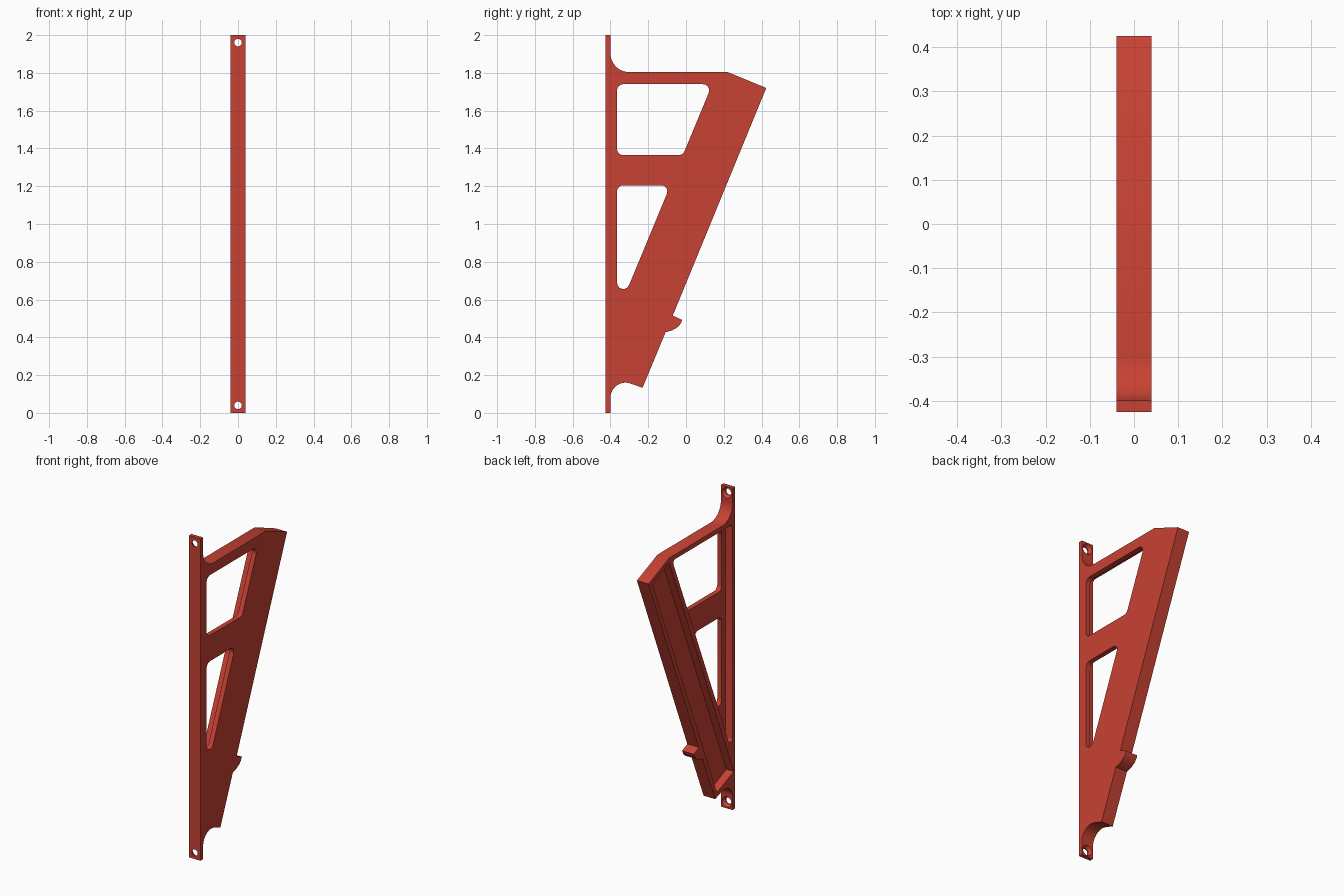
import bpy, bmesh, math
from mathutils import Vector

if "Cube" in bpy.data.objects:
    bpy.data.objects.remove(bpy.data.objects["Cube"])

HALF = 0.04            # half thickness of the bracket
FLOOR = 0.01           # depth reached by the pockets on the left side
SLOPE = math.tan(math.radians(67.5))   # lean of the leg

red = bpy.data.materials.new("brick_red")
red.diffuse_color = (0.58, 0.054, 0.034, 1)
red.use_nodes = True
red.node_tree.nodes["Principled BSDF"].inputs["Base Color"].default_value = red.diffuse_color


def arc(cy, cz, r, a0, a1, n=12):
    return [(cy + r * math.cos(math.radians(a0 + (a1 - a0) * i / n)),
             cz + r * math.sin(math.radians(a0 + (a1 - a0) * i / n))) for i in range(n + 1)]


def rounded(corners, r, n=6):
    """Fillet every corner of a closed convex outline."""
    out = []
    for i, c in enumerate(corners):
        p = Vector(c)
        u = (Vector(corners[i - 1]) - p).normalized()
        v = (Vector(corners[(i + 1) % len(corners)]) - p).normalized()
        half = u.angle(v) / 2
        centre = p + (u + v).normalized() * (r / math.sin(half))
        s = p + u * (r / math.tan(half)) - centre
        e = p + v * (r / math.tan(half)) - centre
        turn = s.angle_signed(e)
        for k in range(n + 1):
            a = -turn * k / n
            out.append((centre.x + s.x * math.cos(a) - s.y * math.sin(a),
                        centre.y + s.x * math.sin(a) + s.y * math.cos(a)))
    return out


def finish(bm, name):
    bmesh.ops.recalc_face_normals(bm, faces=bm.faces)
    me = bpy.data.meshes.new(name)
    bm.to_mesh(me)
    bm.free()
    ob = bpy.data.objects.new(name, me)
    bpy.context.collection.objects.link(ob)
    me.materials.append(red)
    return ob


def prism(name, outline, x0, x1):
    """Extrude a (y, z) outline along x."""
    bm = bmesh.new()
    face = bm.faces.new([bm.verts.new((x0, y, z)) for y, z in outline])
    ext = bmesh.ops.extrude_face_region(bm, geom=[face])["geom"]
    bmesh.ops.translate(bm, verts=[v for v in ext if isinstance(v, bmesh.types.BMVert)],
                        vec=(x1 - x0, 0, 0))
    return finish(bm, name)


def screw_cutter(name, z):
    """Through hole with a countersink, turned around the y axis."""
    bm = bmesh.new()
    rings = []
    for y, r in ((-0.5, 0.02), (-0.418, 0.02), (-0.398, 0.034), (-0.33, 0.034)):
        rings.append([bm.verts.new((r * math.cos(k * math.tau / 24), y,
                                    z + r * math.sin(k * math.tau / 24))) for k in range(24)])
    for a, b in zip(rings, rings[1:]):
        for k in range(24):
            bm.faces.new((a[k], a[(k + 1) % 24], b[(k + 1) % 24], b[k]))
    bm.faces.new(rings[0])
    bm.faces.new(rings[-1])
    return finish(bm, name)


def lean(z, shift=0.0):
    """y of the inner leg line at height z, moved outward by shift."""
    return -0.3 + (z - 0.68) / SLOPE + shift / math.sin(math.radians(67.5))


# Bracket body: wall plate, top arm, leaning leg and hook in one outline
outline = [(-0.425, 0), (-0.4, 0)]
outline += arc(-0.32, 0.08, 0.08, 180, 67.5)
outline += [(-0.23, 0.133), (-0.108, 0.427)]
outline += [(-0.075, 0.436), (-0.045, 0.453), (-0.028, 0.472), (-0.02, 0.492)]  # hook
outline += [(-0.07, 0.515), (0.425, 1.72), (0.222, 1.804)]
outline += arc(-0.30, 1.904, 0.1, 270, 180)
outline += [(-0.4, 2), (-0.425, 2)]
body = prism("bracket", outline, -HALF, HALF)

cutters = []

# Triangular pocket between plate, arm and leg
top = 1.775
pocket = [(-0.4, 0.68 + (-0.1 - 0.035 / math.sin(math.radians(67.5))) * SLOPE),
          (lean(top, 0.035), top), (-0.4, top)]
cutters.append(prism("pocket_cutter", rounded(pocket, 0.02), -0.1, FLOOR))

# Long channel down the leg
along = Vector((math.cos(math.radians(67.5)), math.sin(math.radians(67.5))))
across = Vector((-along.y, along.x))
foot, tip = Vector((-0.23, 0.133)), Vector((0.425, 1.72))
a, b = foot + along * 0.025, tip - along * 0.028
channel = [a + across * 0.028, b + across * 0.028, b + across * 0.207, a + across * 0.207]
cutters.append(prism("channel_cutter", [tuple(p) for p in channel], -0.1, FLOOR))

# Two windows through the web
upper = [(-0.365, 1.365), (lean(1.365), 1.365), (lean(1.74), 1.74), (-0.365, 1.74)]
lower = [(-0.365, 0.68 - 0.065 * SLOPE), (lean(1.205), 1.205), (-0.365, 1.205)]
cutters.append(prism("upper_window_cutter", rounded(upper, 0.033), -0.1, 0.1))
cutters.append(prism("lower_window_cutter", rounded(lower, 0.033), -0.1, 0.1))

# Screw holes at both ends of the plate
cutters.append(screw_cutter("lower_screw_cutter", 0.04))
cutters.append(screw_cutter("upper_screw_cutter", 1.96))

for c in cutters:
    m = body.modifiers.new(c.name, 'BOOLEAN')
    m.operation, m.solver, m.object = 'DIFFERENCE', 'EXACT', c

# Apply the cuts, then drop the cutters
bpy.context.view_layer.objects.active = body
body.select_set(True)
for m in list(body.modifiers):
    bpy.ops.object.modifier_apply(modifier=m.name)
for c in cutters:
    bpy.data.objects.remove(c)
bpy.ops.object.shade_smooth_by_angle(angle=math.radians(30))
